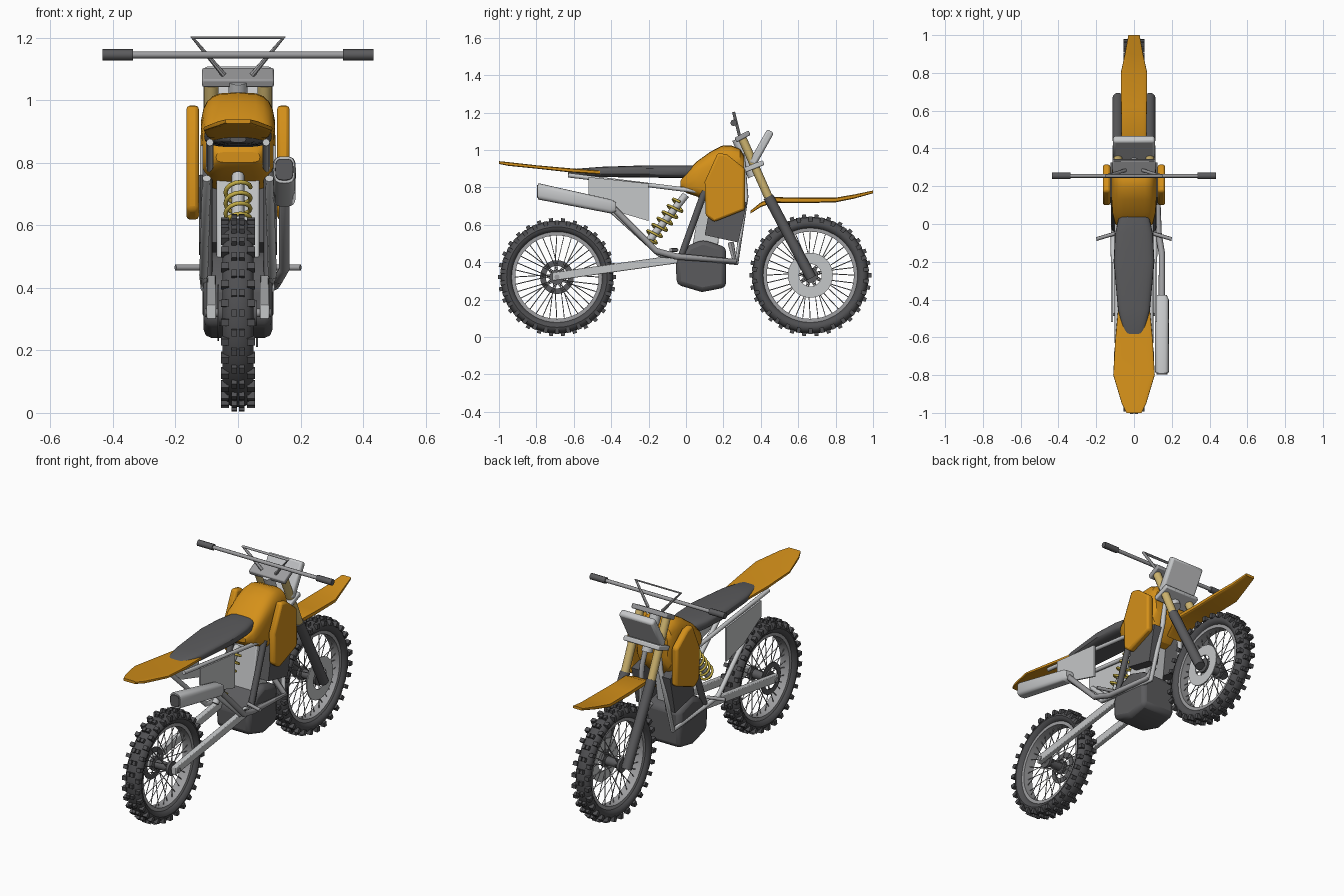
import bpy, bmesh, math
from math import sin, cos, pi, copysign
from mathutils import Vector

if "Cube" in bpy.data.objects:
    bpy.data.objects.remove(bpy.data.objects["Cube"])


def material(name, r, g, b):
    m = bpy.data.materials.new(name)
    m.use_nodes = True
    m.diffuse_color = (r, g, b, 1)
    m.node_tree.nodes["Principled BSDF"].inputs["Base Color"].default_value = (r, g, b, 1)
    return m


amber = material("amber plastic", .66, .28, .01)
dark = material("dark grey", .105, .105, .11)
rubber = material("tyre rubber", .08, .08, .085)
light = material("light grey", .56, .57, .58)
metal = material("steel grey", .34, .34, .35)
gold = material("pale gold", .62, .46, .16)
spring = material("spring yellow", .55, .42, .06)


def finish(name, bm, mat, bevel=0, angle=32):
    bmesh.ops.recalc_face_normals(bm, faces=bm.faces)
    mesh = bpy.data.meshes.new(name)
    bm.to_mesh(mesh)
    bm.free()
    mesh.materials.append(mat)
    mesh.shade_smooth()
    mesh.set_sharp_from_angle(angle=math.radians(angle))
    obj = bpy.data.objects.new(name, mesh)
    bpy.context.collection.objects.link(obj)
    if bevel:
        mod = obj.modifiers.new("Bevel", "BEVEL")
        mod.width, mod.segments = bevel, 2
    return obj


def skin(name, rings, mat, loop=False, bevel=0):
    """Join closed rings of points, either capped or as a closed loop."""
    bm = bmesh.new()
    rows = [[bm.verts.new(p) for p in ring] for ring in rings]
    count = len(rows[0])
    pairs = list(zip(rows, rows[1:])) + ([(rows[-1], rows[0])] if loop else [])
    for a, b in pairs:
        for i in range(count):
            j = (i + 1) % count
            bm.faces.new((a[i], a[j], b[j], b[i]))
    if not loop:
        bm.faces.new(rows[0])
        bm.faces.new(rows[-1])
    return finish(name, bm, mat, bevel)


def prism(name, outline, x0, x1, mat, bevel=0):
    """Side outline in (y, z) pushed across x."""
    return skin(name, [[(x, y, z) for y, z in outline] for x in (x0, x1)], mat, bevel=bevel)


def loft(name, stations, mat, x=0, power=.5, count=24):
    """Stations along y: (y, bottom, top, half width), rounded-square section."""
    rings = []
    for y, low, high, wide in stations:
        ring = []
        for i in range(count):
            a = 2 * pi * i / count
            c, s = [copysign(abs(v) ** power, v) for v in (cos(a), sin(a))]
            ring.append((x + wide * c, y, (low + high) / 2 + (high - low) / 2 * s))
        rings.append(ring)
    return skin(name, rings, mat)


def lathe(name, profile, y, z, mat, count=48):
    """Closed (x, radius) profile turned about the wheel axis."""
    turns = [2 * pi * i / count for i in range(count)]
    return skin(name, [[(x, y + r * cos(a), z + r * sin(a)) for x, r in profile] for a in turns], mat, True)


def disc(name, x0, x1, inner, outer, y, z, mat):
    return lathe(name, [(x0, inner), (x1, inner), (x1, outer), (x0, outer)], y, z, mat)


def tubes(name, paths, radius, mat, sides=2):
    """Round pipes along point paths, joined as one mesh."""
    curve = bpy.data.curves.new(name, "CURVE")
    curve.dimensions = "3D"
    curve.bevel_depth, curve.bevel_resolution = radius, sides
    curve.use_fill_caps = True
    for path in paths:
        line = curve.splines.new("POLY")
        line.points.add(len(path) - 1)
        for point, co in zip(line.points, path):
            point.co = (*co, 1)
    obj = bpy.data.objects.new(name, curve)
    bpy.context.collection.objects.link(obj)
    curve.materials.append(mat)
    bpy.ops.object.select_all(action="DESELECT")
    obj.select_set(True)
    bpy.context.view_layer.objects.active = obj
    bpy.ops.object.convert(target="MESH")
    bpy.ops.object.shade_smooth_by_angle(angle=math.radians(50))


def both(path):
    """The path and its mirror image across x."""
    return [[(s * x, y, z) for x, y, z in path] for s in (1, -1)]


def wheel(name, y, z, outer, inner, half):
    middle, thick = (outer + inner) / 2, (outer - inner) / 2
    section = [(half * cos(2 * pi * i / 16), middle + thick * sin(2 * pi * i / 16)) for i in range(16)]
    lathe(name + "_tyre", section, y, z, rubber)
    disc(name + "_rim", -half * .6, half * .6, inner - .012, inner + .01, y, z, metal)
    lathe(name + "_hub", [(-.06, .005), (.06, .005), (.06, .04), (.045, .04), (.04, .025),
                          (-.04, .025), (-.045, .04), (-.06, .04)], y, z, dark)
    # crossed spokes
    spokes = []
    for i in range(36):
        a = 2 * pi * i / 36
        b = a + (.35 if i % 4 < 2 else -.35)
        spokes.append([((.042 if i % 2 else -.042), y + .035 * cos(b), z + .035 * sin(b)),
                       (0, y + inner * cos(a), z + inner * sin(a))])
    tubes(name + "_spokes", spokes, .0025, metal, 0)
    # tread blocks: centre and shoulder rows alternate
    bm = bmesh.new()
    for i in range(60):
        a = 2 * pi * i / 60
        out, along = Vector((0, cos(a), sin(a))), Vector((0, -sin(a), cos(a)))
        rows = ((-.042, .013, -.012), (.042, .013, -.012)) if i % 2 else ((-.012, .009, 0), (.012, .009, 0))
        for x, wide, drop in rows:
            made = bmesh.ops.create_cube(bm, size=1)["verts"]
            for v in made:
                u, t, r = v.co
                v.co = Vector((x + u * 2 * wide, y, z)) + along * t * .022 + out * (outer + drop + r * .028)
    finish(name + "_tread", bm, rubber)


wheel("rear_wheel", -.69, .32, .302, .235, .05)
wheel("front_wheel", .665, .33, .312, .245, .045)
disc("front_brake_disc", .058, .064, .06, .12, .665, .33, light)
disc("rear_sprocket", -.066, -.061, .06, .09, -.69, .32, dark)
tubes("wheel_axles", [[(-.105, y, z), (.105, y, z)] for y, z in ((-.69, .32), (.665, .33))], .014, metal)

# fork, clamps and steering head
tubes("fork_lower", both([(.085, .67, .315), (.085, .44, .75)]), .028, dark, 4)
tubes("fork_upper", both([(.085, .44, .75), (.085, .295, 1.075)]), .023, gold, 4)
tubes("steering_head", [[(0, .36, .86), (0, .275, 1.06)]], .03, light, 4)
prism("upper_clamp", [(.27, 1.04), (.345, 1.08), (.335, 1.105), (.26, 1.065)], -.115, .115, metal, .006)
prism("lower_clamp", [(.32, .88), (.42, .92), (.41, .945), (.31, .905)], -.115, .115, light, .006)
prism("number_plate", [(.335, .935), (.373, .915), (.47, 1.09), (.435, 1.112)], -.11, .11, light, .012)

# handlebar
tubes("handlebar", [[(-.42, .255, 1.145), (.42, .255, 1.145)]], .011, metal)
tubes("bar_brace", [[(-.045, .285, 1.08), (-.145, .255, 1.2), (.145, .255, 1.2), (.045, .285, 1.08)]], .009, metal)
tubes("grips", both([(.335, .255, 1.145), (.433, .255, 1.145)]), .018, dark)

# bodywork
loft("fuel_tank", [(-.03, .8, .835, .07), (.0, .77, .88, .1), (.06, .75, .94, .115), (.13, .71, .99, .12),
                   (.19, .68, 1.022, .12), (.24, .69, 1.025, .12), (.29, .74, 1.005, .115),
                   (.31, .8, .97, .1)], amber, power=.55)
for side, s in (("left", 1), ("right", -1)):
    prism(side + "_shroud", [(.1, .83), (.17, .985), (.22, .975), (.315, .9), (.315, .68), (.15, .615), (.105, .65)],
          s * .125, s * .165, amber, .012)
    prism(side + "_radiator", [(.14, .76), (.325, .72), (.28, .505), (.1, .545)], s * .065, s * .125, dark)
    prism(side + "_side_panel", [(-.52, .855), (-.2, .82), (-.2, .62), (-.37, .67), (-.52, .76)],
          s * .112, s * .122, light)
    prism(side + "_swingarm", [(-.715, .3), (-.715, .345), (-.04, .44), (-.04, .395)], s * .07, s * .1, light, .004)
loft("seat", [(-.63, .865, .885, .025), (-.58, .86, .9, .055), (-.45, .855, .91, .085), (-.2, .852, .918, .108),
              (-.05, .85, .918, .1), (.06, .85, .918, .075), (.11, .86, .91, .05)], dark, power=.6)
loft("rear_fender", [(-1, .925, .94, .04), (-.95, .915, .935, .065), (-.8, .9, .918, .11),
                     (-.62, .88, .902, .1), (-.46, .87, .89, .085)], amber, power=.35)
loft("front_fender", [(.345, .66, .675, .05), (.4, .695, .72, .06), (.47, .718, .748, .066), (.62, .715, .745, .068),
                      (.8, .72, .745, .07), (.9, .74, .762, .048), (1, .768, .783, .03)], amber, power=.35)

# frame rails and cradle
tubes("seat_rails", both([(.09, -.63, .865), (.09, .1, .775)]), .012, light)
tubes("frame_cradle", both([(.1, -.48, .75), (.11, -.14, .44), (.105, .27, .395), (.06, .32, .75), (.02, .3, .98)]),
      .014, light)
tubes("frame_uprights", both([(.1, .1, .78), (.1, -.03, .42)]), .018, dark)
tubes("footpegs", both([(.1, -.05, .465), (.2, -.08, .465)]), .01, metal)

# engine
prism("engine_case", [(-.055, .41), (.015, .49), (.09, .52), (.215, .48), (.215, .265), (.085, .24), (-.05, .28)],
      -.11, .11, dark, .025)
prism("engine_cylinder", [(.03, .46), (.17, .48), (.2, .73), (.08, .75)], -.068, .068, light, .006)

# rear shock absorber
start, end = Vector((0, -.21, .5)), Vector((0, 0, .76))
axis = (end - start).normalized()
across = axis.cross(Vector((1, 0, 0)))
coil = []
for i in range(6 * 14 + 1):
    a, t = 2 * pi * i / 14, i / (6 * 14)
    coil.append(start.lerp(end, .07 + .78 * t) + Vector((.04 * cos(a), 0, 0)) + across * .04 * sin(a))
tubes("shock_body", [[start, end]], .02, light)
tubes("shock_spring", [coil], .007, spring)

# exhaust
loft("muffler", [(-.79, .735, .82, .033), (-.78, .733, .82, .037), (-.4, .66, .735, .036),
                 (-.375, .67, .72, .025)], light, x=.148, power=.6)
loft("muffler_cap", [(-.796, .745, .812, .028), (-.785, .742, .813, .03)], dark, x=.148, power=.6)
tubes("exhaust_pipe", [[(.148, -.39, .69), (.148, -.16, .46), (.13, -.05, .43), (.12, .26, .405), (.06, .24, .5)]],
      .017, metal)
